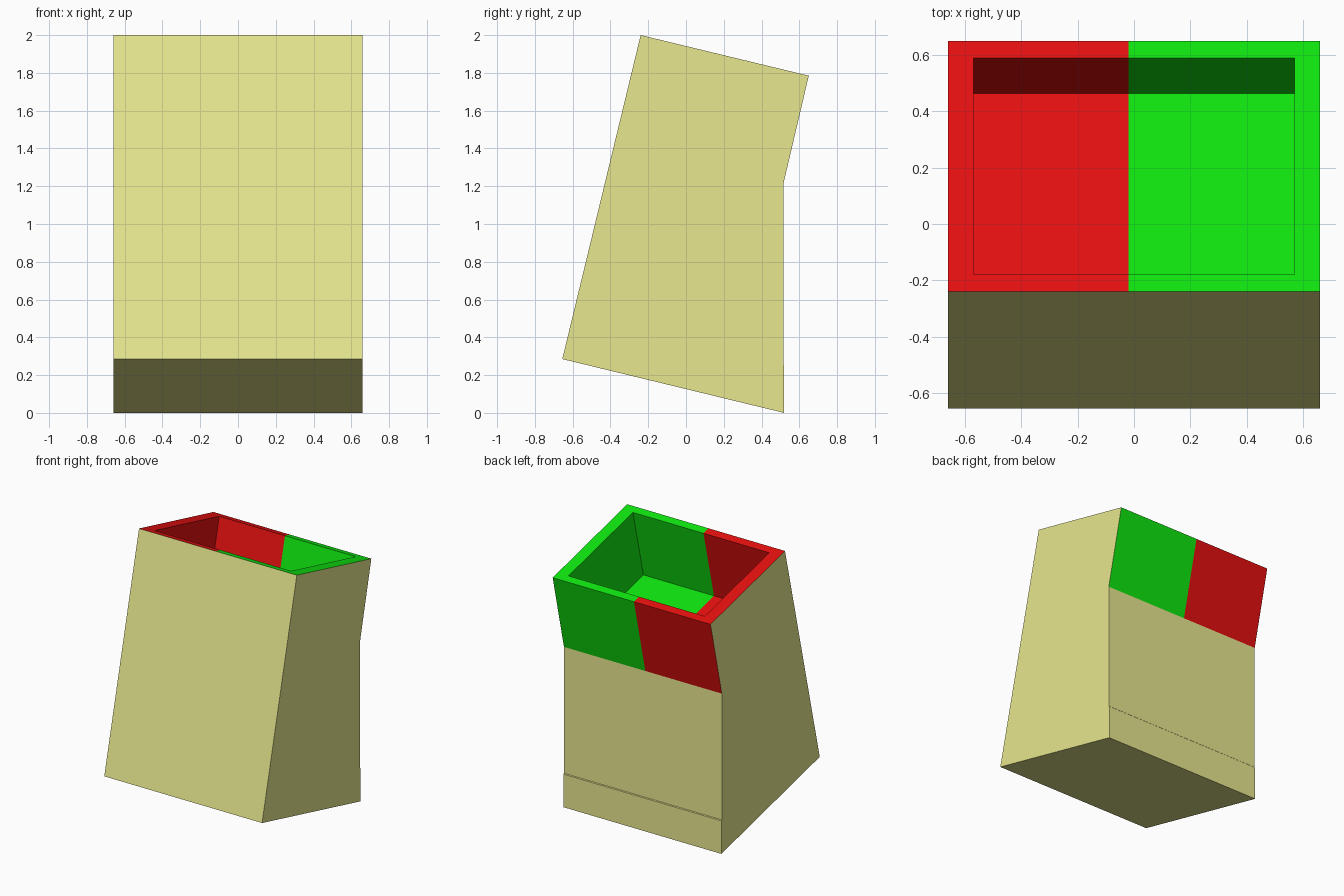
import bpy
import bmesh
from mathutils import Vector

cube = bpy.data.objects.get("Cube")
if cube:
    bpy.data.objects.remove(cube, do_unlink=True)


def material(name, r, g, b):
    mat = bpy.data.materials.new(name)
    mat.use_nodes = True
    mat.diffuse_color = (r, g, b, 1)
    mat.node_tree.nodes["Principled BSDF"].inputs["Base Color"].default_value = (r, g, b, 1)
    return mat


HALF_WIDTH = 0.66
SPLIT_X = -0.02
WALL_SIDE, WALL_FRONT = 0.09, 0.062
CAVITY_DEPTH = 0.536

# Side outline (y, z): leaning front, sloped base, vertical lower back, leaning upper back
outline = [(-0.655, 0.285), (0.52, 0), (0.52, 0.25), (0.515, 0.255),
           (0.515, 1.21), (0.65, 1.785), (-0.24, 2.0)]

bm = bmesh.new()
side = bm.faces.new([bm.verts.new((-HALF_WIDTH, y, z)) for y, z in outline])
extruded = bmesh.ops.extrude_face_region(bm, geom=[side], use_keep_orig=True)["geom"]
bmesh.ops.translate(bm, vec=(2 * HALF_WIDTH, 0, 0),
                    verts=[v for v in extruded if isinstance(v, bmesh.types.BMVert)])
bmesh.ops.recalc_face_normals(bm, faces=bm.faces[:])

# Rim and upper back panel are painted
top = max(bm.faces, key=lambda f: f.calc_center_median().z)
up = top.normal.copy()
for f in bm.faces:
    c = f.calc_center_median()
    if f == top or (c.y > 0.55 and abs(f.normal.x) < 0.1):
        f.material_index = 1

# Rim inset, wider at the sides
bmesh.ops.inset_region(bm, faces=[top], thickness=WALL_FRONT, use_even_offset=True)
for v in top.verts:
    v.co.x -= (WALL_SIDE - WALL_FRONT) * (1 if v.co.x > 0 else -1)

# Open cavity sunk along the leaning axis
ret = bmesh.ops.extrude_discrete_faces(bm, faces=[top])
floor = ret["faces"][0]
bmesh.ops.translate(bm, vec=-up * CAVITY_DEPTH, verts=floor.verts[:])
floor.material_index = 1
for e in floor.edges:
    for f in e.link_faces:
        f.material_index = 1

# Split the painted faces into two colours
painted = [f for f in bm.faces if f.material_index == 1]
geom = list({g for f in painted for g in [f, *f.edges, *f.verts]})
bmesh.ops.bisect_plane(bm, geom=geom, plane_co=Vector((SPLIT_X, 0, 0)),
                       plane_no=Vector((1, 0, 0)))
for f in bm.faces:
    if f.material_index == 1 and f.calc_center_bounds().x > SPLIT_X:
        f.material_index = 2
bmesh.ops.recalc_face_normals(bm, faces=bm.faces[:])

mesh = bpy.data.meshes.new("leaning_bin")
bm.to_mesh(mesh)
bm.free()
for mat in (material("pale_khaki", 0.8, 0.8, 0.275),
            material("red", 0.8, 0.005, 0.005),
            material("green", 0.005, 0.8, 0.005)):
    mesh.materials.append(mat)
bpy.context.collection.objects.link(bpy.data.objects.new("leaning_bin", mesh))
